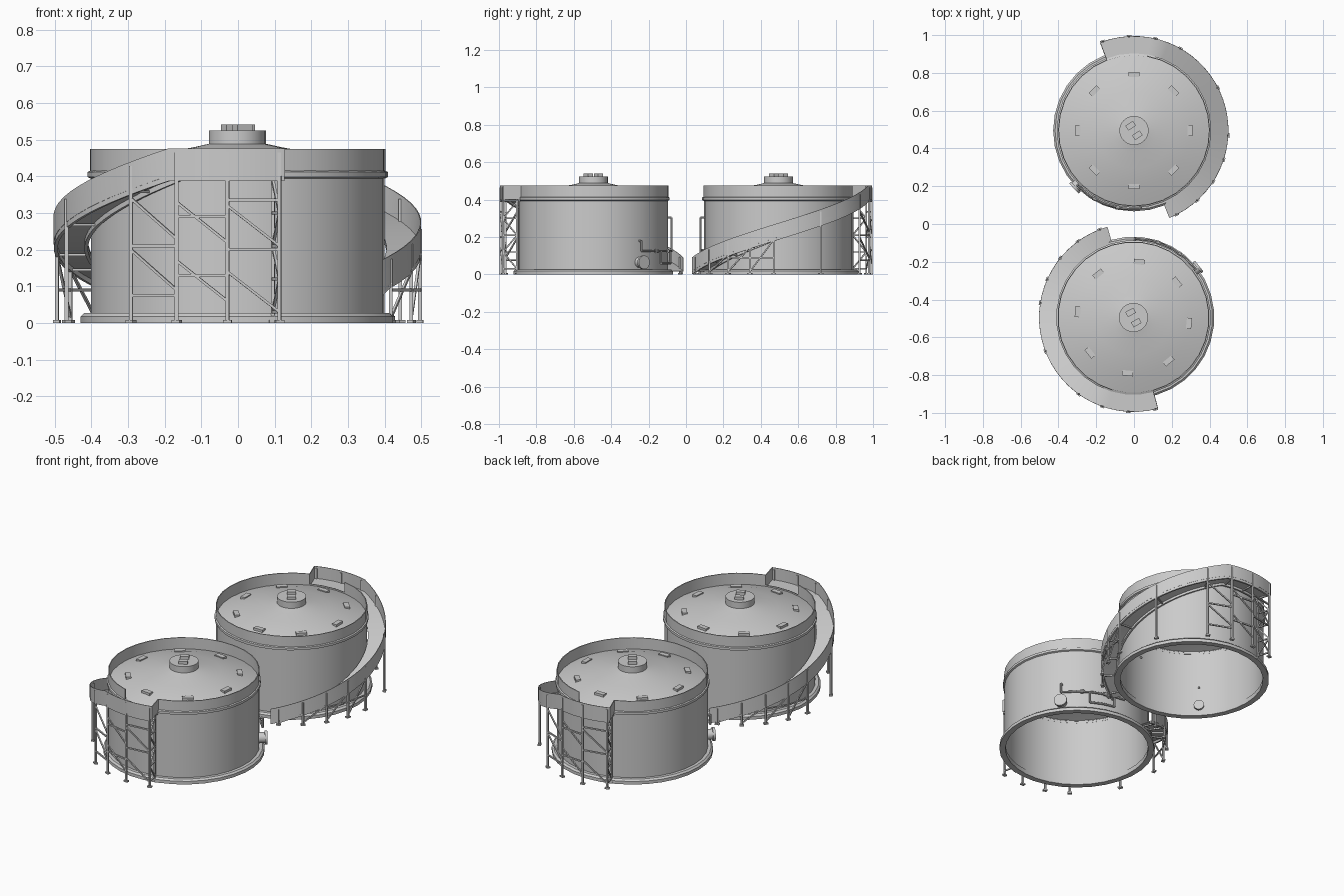
import bpy, bmesh
from math import sin, cos, radians, pi
from mathutils import Vector, Matrix

if "Cube" in bpy.data.objects:
    bpy.data.objects.remove(bpy.data.objects["Cube"])

# Two matching tanks: the front one is the back one turned about z
PLACES = {
    "back": Matrix.Translation((0, 0.495, 0)),
    "front": Matrix.Translation((-0.003, -0.495, 0)) @ Matrix.Rotation(radians(174), 4, 'Z'),
}
A0, A1, A2 = -68, 74, 111      # ramp start, landing start, landing end
Z0, Z1 = 0.02, 0.405           # deck heights
RI, RO = 0.405, 0.5            # ramp inner and outer radius


def pol(r, a, z):
    return Vector((r * cos(radians(a)), r * sin(radians(a)), z))


def deck_z(a):
    return Z0 + (Z1 - Z0) * min(1, max(0, (a - A0) / (A1 - A0)))


def flat(a):
    return 0.0


def finish(bm, name, angle=35):
    me = bpy.data.meshes.new(name)
    bmesh.ops.recalc_face_normals(bm, faces=bm.faces)
    bm.to_mesh(me)
    bm.free()
    me.polygons.foreach_set("use_smooth", [True] * len(me.polygons))
    me.set_sharp_from_angle(angle=radians(angle))
    for side, mat in PLACES.items():
        ob = bpy.data.objects.new(f"{side}_{name}", me)
        ob.matrix_world = mat
        bpy.context.collection.objects.link(ob)


def sweep(bm, section, angles, zf=flat, closed=True, full=False):
    """Sweep an (r, z) section around the tank axis at the given angles."""
    rings = [[bm.verts.new(pol(r, a, z + zf(a))) for r, z in section] for a in angles]
    n = len(section)
    pairs = list(zip(rings, rings[1:]))
    if full:
        pairs.append((rings[-1], rings[0]))
    for p, q in pairs:
        for i in range(n if closed else n - 1):
            j = (i + 1) % n
            bm.faces.new((p[i], q[i], q[j], p[j]))
    if closed and not full:
        bm.faces.new(rings[0])
        bm.faces.new(rings[-1])


def rod(bm, p, q, r, sides=4):
    d = q - p
    m = (Matrix.Translation((p + q) / 2) @ d.to_track_quat('Z', 'Y').to_matrix().to_4x4()
         @ Matrix.Rotation(pi / sides, 4, 'Z'))
    bmesh.ops.create_cone(bm, cap_ends=True, segments=sides, radius1=r, radius2=r,
                          depth=d.length, matrix=m)


def box(bm, r, a, z, size, spin=0):
    m = (Matrix.Translation(pol(r, a, z)) @ Matrix.Rotation(radians(a + spin), 4, 'Z')
         @ Matrix.Diagonal((*size, 1)))
    bmesh.ops.create_cube(bm, size=1, matrix=m)


def rect(r0, r1, z0, z1):
    return [(r0, z0), (r1, z0), (r1, z1), (r0, z1)]


def span(a, b, n):
    return [a + (b - a) * i / n for i in range(n + 1)]


ROUND = span(0, 360, 32)[:-1]

# Tank shell, open underneath
bm = bmesh.new()
sweep(bm, [(0.4, 0), (0.4, 0.41)], ROUND, closed=False, full=True)
finish(bm, "tank_wall")

# Base ring
bm = bmesh.new()
sweep(bm, [(0.395, 0), (0.428, 0), (0.428, 0.018), (0.418, 0.027), (0.395, 0.027)], ROUND, full=True)
finish(bm, "base_ring")

# Collar below the parapet
bm = bmesh.new()
sweep(bm, [(0.398, 0.393), (0.409, 0.398), (0.409, 0.412), (0.398, 0.417)], ROUND, full=True)
finish(bm, "collar")

# Parapet with a gap at the landing
bm = bmesh.new()
sweep(bm, rect(0.397, 0.402, 0.405, 0.475), span(A2, 440, 29))
finish(bm, "parapet")

# Shallow domed roof
bm = bmesh.new()
dome = [(0.4, 0.408), (0.3, 0.441), (0.2, 0.465), (0.12, 0.479), (0.075, 0.489)]
sweep(bm, dome, ROUND, closed=False, full=True)
finish(bm, "roof")

# Round cap and its two blocks
bm = bmesh.new()
sweep(bm, [(0.0, 0.525), (0.077, 0.525), (0.077, 0.483), (0.0, 0.483)], ROUND, closed=False, full=True)
bmesh.ops.remove_doubles(bm, verts=bm.verts, dist=1e-5)
finish(bm, "roof_cap")
bm = bmesh.new()
for a in (-55, 125):
    box(bm, 0.031, a, 0.531, (0.03, 0.048, 0.02))
finish(bm, "cap_blocks")

# Ring of eight vents on the roof
bm = bmesh.new()
for k in range(8):
    box(bm, 0.296, 45 * k + 90, 0.442, (0.028, 0.058, 0.018))
finish(bm, "roof_vents")

# Ramp and landing: deck, stringers and solid guard
PATH = span(A0, A1, 26) + span(A1, A2, 6)[1:]
bm = bmesh.new()
sweep(bm, rect(RI, RO, -0.004, 0), PATH, deck_z)
finish(bm, "ramp_deck")
bm = bmesh.new()
for r in (RI + 0.006, RO - 0.006):
    sweep(bm, rect(r - 0.005, r + 0.005, -0.018, -0.003), PATH, deck_z)
finish(bm, "ramp_stringers")
bm = bmesh.new()
sweep(bm, rect(RO - 0.003, RO, -0.004, 0.071), PATH, deck_z)
box(bm, 0.45, A2, 0.438, (0.1, 0.004, 0.075))
finish(bm, "ramp_guard")

# Posts with feet
bm = bmesh.new()
OUTER = [-63, -48, -33, -18, -3, 27, 60.5, 76.7, 93, 109.5]
RP = 0.497
for r, a in [(RP, a) for a in OUTER] + [(0.42, 109.5)]:
    top = deck_z(a) + (0.06 if r == RP else -0.01)
    rod(bm, pol(r, a, 0), pol(r, a, top), 0.007)
    box(bm, r, a, 0.004, (0.018, 0.024, 0.008))
finish(bm, "ramp_posts")

# Bracing between posts
bm = bmesh.new()
for a, b in zip(OUTER[:4], OUTER[1:5]):
    rod(bm, pol(RP, a, 0.015), pol(RP, b, deck_z(b) - 0.01), 0.005)
    if a > -40:
        rod(bm, pol(RP, a, 0.09), pol(RP, b, 0.09), 0.005)
bays = [(60.5, 76.7, (0.075, 0.21)), (76.7, 93, (0.13, 0.29)), (93, 109.5, (0.2, 0.335))]
for k, (a, b, levels) in enumerate(bays):
    for z in levels:
        rod(bm, pol(RP, a, z), pol(RP, b, z), 0.0055)
    for z in (0.34 - 0.01 * k, 0.2 - 0.03 * k):
        rod(bm, pol(RP, a, z), pol(RP, b, z - 0.11), 0.005)
# ladder and zigzag at the landing end
for k in range(4):
    z = 0.03 + 0.09 * k
    p, q = pol(RP, 109.5, z), pol(0.42, 109.5, z)
    rod(bm, p, q, 0.005)
    up = Vector((0, 0, 0.09))
    rod(bm, *((p, q + up) if k % 2 else (q, p + up)), 0.005)
# radial deck bearers
for a in OUTER:
    z = deck_z(a) - 0.01
    rod(bm, pol(RI, a, z), pol(RO, a, z), 0.005)
finish(bm, "ramp_bracing")

# Manhole
bm = bmesh.new()
M = 224
rod(bm, pol(0.385, M, 0.065), pol(0.44, M, 0.065), 0.029, 16)
rod(bm, pol(0.428, M, 0.065), pol(0.442, M, 0.065), 0.037, 16)
finish(bm, "manhole")

# Pipework along the wall
bm = bmesh.new()
runs = [
    [(0.39, 224, 0.18), (0.418, 224, 0.18), (0.418, 224, 0.125), (0.418, 236, 0.125),
     (0.418, 248, 0.125), (0.418, 262, 0.125), (0.418, 275, 0.125)],
    [(0.418, 246, 0.125), (0.418, 246, 0.06), (0.418, 256, 0.06), (0.418, 266, 0.06), (0.418, 266, 0.125)],
    [(0.418, 275, 0.125), (0.418, 275, 0.305), (0.39, 275, 0.305)],
]
for run in runs:
    pts = [pol(*p) for p in run]
    for p, q in zip(pts, pts[1:]):
        rod(bm, p, q, 0.006, 8)
for a in (240, 258):
    rod(bm, pol(0.418, a - 1.2, 0.125), pol(0.418, a + 1.2, 0.125), 0.011, 8)
finish(bm, "pipework")
